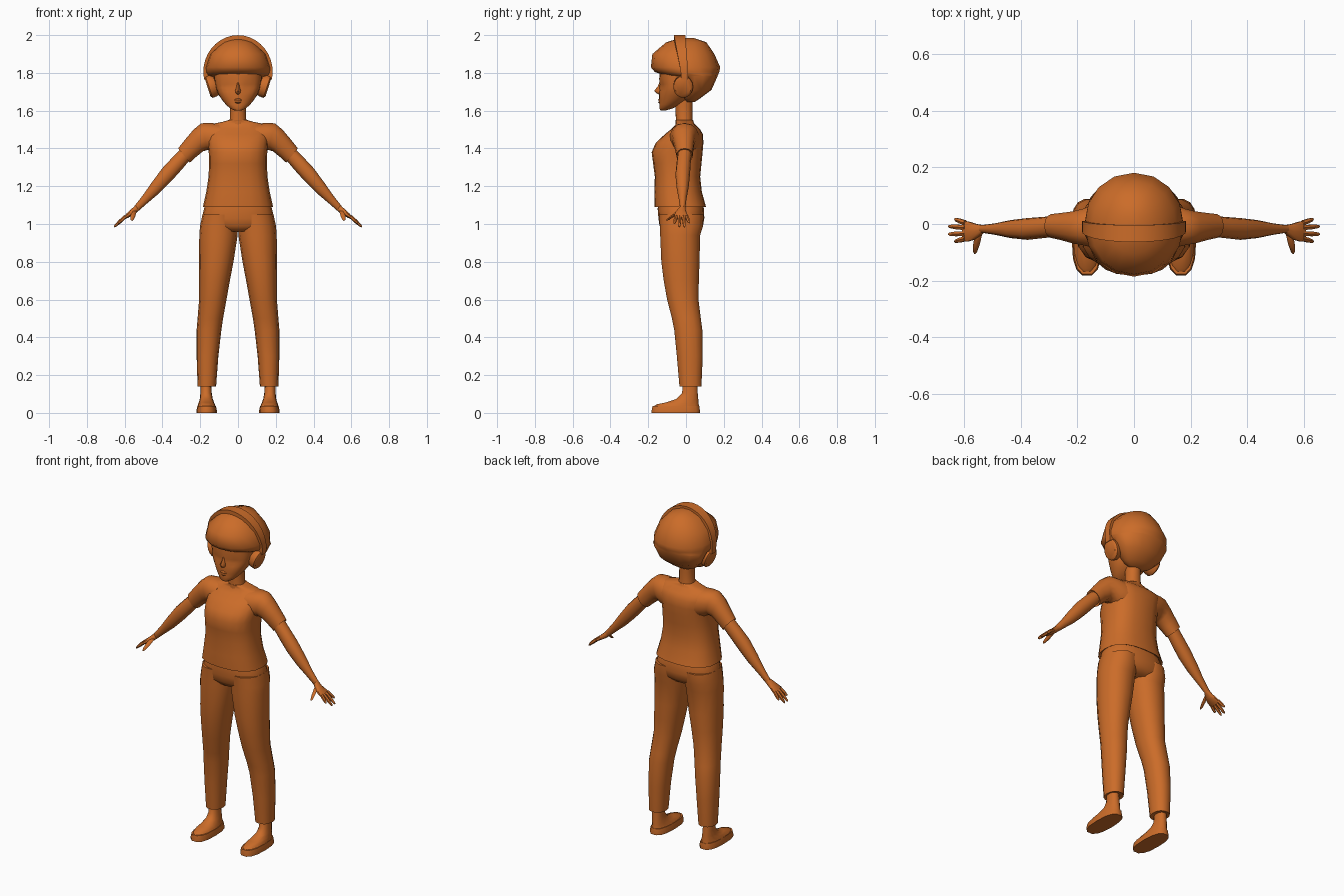
import bpy, bmesh, math

mat = bpy.data.materials.new("warm_orange")
mat.diffuse_color = (0.60, 0.15, 0.022, 1)


def power(v, e):
    return math.copysign(abs(v) ** (2 / e), v)


def loft(name, rings, n=14, e=2.2, phase=0.0, mirror=False, angle=55):
    """Skin ovals; each ring = (xa, za, xb, zb, y0, y1): its two ends in xz and its y extent."""
    bm = bmesh.new()
    loops = []
    for xa, za, xb, zb, y0, y1 in rings:
        loop = []
        for i in range(n):
            t = 2 * math.pi * i / n + phase
            u, v = power(math.cos(t), e) / 2, power(math.sin(t), e) / 2
            loop.append(bm.verts.new(((xa + xb) / 2 + u * (xb - xa),
                                      (y0 + y1) / 2 + v * (y1 - y0),
                                      (za + zb) / 2 + u * (zb - za))))
        loops.append(loop)
    for a, b in zip(loops, loops[1:]):
        for i in range(n):
            j = (i + 1) % n
            bm.faces.new((a[i], a[j], b[j], b[i]))
    bm.faces.new(loops[0])
    bm.faces.new(loops[-1])
    bmesh.ops.recalc_face_normals(bm, faces=bm.faces)
    me = bpy.data.meshes.new(name)
    bm.to_mesh(me)
    bm.free()
    me.materials.append(mat)
    ob = bpy.data.objects.new(name, me)
    bpy.context.collection.objects.link(ob)
    bpy.ops.object.select_all(action='DESELECT')
    ob.select_set(True)
    bpy.context.view_layer.objects.active = ob
    bpy.ops.object.shade_smooth_by_angle(angle=math.radians(angle))
    if mirror:
        ob.modifiers.new("mirror", 'MIRROR').use_mirror_merge = False
    return ob


def level(rows):
    """Centred horizontal rings from (z, half width, y0, y1)."""
    return [(-w, z, w, z, y0, y1) for z, w, y0, y1 in rows]


def side(rows):
    """Horizontal rings off centre from (z, x0, x1, y0, y1)."""
    return [(x0, z, x1, z, y0, y1) for z, x0, x1, y0, y1 in rows]


# Shirt body and sleeves
loft("shirt", level([
    (1.10, 0.172, -0.152, 0.092), (1.09, 0.186, -0.166, 0.106),
    (1.17, 0.168, -0.168, 0.084), (1.25, 0.156, -0.165, 0.075),
    (1.32, 0.153, -0.174, 0.082), (1.38, 0.155, -0.182, 0.088),
    (1.43, 0.160, -0.160, 0.092), (1.475, 0.165, -0.112, 0.090),
    (1.505, 0.162, -0.075, 0.072), (1.53, 0.135, -0.052, 0.045),
    (1.54, 0.085, -0.052, 0.040), (1.55, 0.050, -0.055, 0.038)]), n=20, e=2.5)
loft("sleeve", [
    (0.09, 1.53, 0.11, 1.37, -0.09, 0.075), (0.15, 1.535, 0.14, 1.38, -0.085, 0.068),
    (0.195, 1.533, 0.16, 1.392, -0.076, 0.055), (0.235, 1.50, 0.185, 1.385, -0.07, 0.046),
    (0.28, 1.447, 0.222, 1.355, -0.058, 0.040), (0.317, 1.40, 0.255, 1.325, -0.050, 0.036),
    (0.306, 1.396, 0.256, 1.335, -0.044, 0.030)], mirror=True)

# Trousers
loft("trouser_hips", level([
    (1.12, 0.165, -0.145, 0.085), (1.08, 0.180, -0.150, 0.095),
    (1.03, 0.192, -0.146, 0.097), (0.99, 0.190, -0.140, 0.090),
    (0.96, 0.120, -0.115, 0.060)]), n=20, e=2.4)
loft("trouser_leg", side([
    (1.05, 0.0, 0.188, -0.145, 0.095), (0.99, 0.0, 0.201, -0.141, 0.093),
    (0.94, 0.002, 0.205, -0.139, 0.077), (0.80, 0.024, 0.206, -0.133, 0.074),
    (0.70, 0.043, 0.206, -0.120, 0.070), (0.60, 0.061, 0.206, -0.102, 0.068),
    (0.50, 0.079, 0.214, -0.076, 0.080), (0.44, 0.088, 0.219, -0.064, 0.088),
    (0.30, 0.104, 0.219, -0.050, 0.090), (0.14, 0.116, 0.214, -0.036, 0.083),
    (0.145, 0.130, 0.202, -0.022, 0.068)]), mirror=True)

# Shoes with a low sole
loft("shoe_sole", side([
    (0.0, 0.112, 0.220, -0.184, 0.076), (0.014, 0.112, 0.220, -0.184, 0.076),
    (0.036, 0.117, 0.215, -0.180, 0.073)]), e=2.6, mirror=True)
loft("shoe_upper", side([
    (0.03, 0.117, 0.215, -0.178, 0.072), (0.045, 0.122, 0.212, -0.160, 0.070),
    (0.056, 0.127, 0.207, -0.105, 0.068), (0.075, 0.134, 0.202, -0.050, 0.066),
    (0.105, 0.139, 0.199, -0.022, 0.063), (0.16, 0.142, 0.198, -0.016, 0.060)]),
    mirror=True)

# Arms, hands, fingers and thumbs
loft("arm", [
    (0.295, 1.405, 0.25, 1.345, -0.044, 0.030), (0.345, 1.355, 0.298, 1.288, -0.050, 0.025),
    (0.400, 1.296, 0.352, 1.228, -0.056, 0.021), (0.455, 1.222, 0.415, 1.165, -0.050, 0.014),
    (0.505, 1.150, 0.480, 1.110, -0.038, 0.002), (0.548, 1.096, 0.528, 1.068, -0.031, -0.004)],
    n=12, mirror=True)
loft("palm", [
    (0.542, 1.100, 0.524, 1.072, -0.031, -0.004), (0.568, 1.076, 0.550, 1.050, -0.054, 0.001),
    (0.592, 1.054, 0.579, 1.034, -0.063, 0.010), (0.608, 1.036, 0.600, 1.024, -0.062, 0.013)],
    n=10, e=2.6, mirror=True)


def finger(name, p, q, r):
    """Tapered digit from p to q, cut square to its slope in xz."""
    dx, dz = q[0] - p[0], q[2] - p[2]
    length = math.hypot(dx, dz)
    nx, nz = -dz / length, dx / length
    rings = []
    for t, k in ((0, 1), (0.55, 0.95), (0.9, 0.65), (1, 0.25)):
        x, y, z = (a + (b - a) * t for a, b in zip(p, q))
        s = r * k
        rings.append((x + nx * s, z + nz * s, x - nx * s, z - nz * s, y - s, y + s))
    loft(name, rings, n=6, e=2, mirror=True)


for name, y, tip in (("index_finger", -0.052, (0.634, -0.062, 1.003)),
                     ("middle_finger", -0.034, (0.656, -0.036, 0.984)),
                     ("ring_finger", -0.013, (0.656, -0.008, 0.984)),
                     ("little_finger", 0.004, (0.634, 0.017, 1.005))):
    finger(name, (0.596, y, 1.040), tip, 0.010)
finger("thumb", (0.548, -0.030, 1.072), (0.563, -0.103, 1.018), 0.013)

# Neck and face
loft("neck", level([
    (1.52, 0.052, -0.055, 0.038), (1.56, 0.043, -0.054, 0.034),
    (1.62, 0.041, -0.056, 0.034), (1.70, 0.042, -0.058, 0.035)]), n=12)
face = loft("face", level([
    (1.602, 0.020, -0.136, -0.105), (1.612, 0.042, -0.141, -0.070),
    (1.632, 0.064, -0.140, -0.035), (1.655, 0.083, -0.142, 0.000),
    (1.68, 0.099, -0.142, 0.020), (1.70, 0.109, -0.143, 0.030),
    (1.72, 0.116, -0.142, 0.035), (1.74, 0.120, -0.140, 0.040),
    (1.77, 0.124, -0.142, 0.040), (1.83, 0.124, -0.135, 0.040)]), n=24, e=2.1)
for v in face.data.vertices:  # shallow eye sockets
    if v.co.y < -0.06:
        d = math.hypot(abs(v.co.x) - 0.055, v.co.z - 1.725)
        v.co.y += 0.012 * max(0, 1 - d / 0.045)
loft("nose", level([
    (1.755, 0.007, -0.139, -0.11), (1.73, 0.009, -0.149, -0.11),
    (1.705, 0.015, -0.168, -0.11), (1.695, 0.014, -0.160, -0.11),
    (1.685, 0.008, -0.142, -0.11)]), n=8, e=2)
loft("lips", level([
    (1.666, 0.010, -0.142, -0.12), (1.657, 0.024, -0.149, -0.12),
    (1.651, 0.026, -0.144, -0.12), (1.645, 0.020, -0.148, -0.12),
    (1.636, 0.010, -0.140, -0.12)]), n=10, e=2)

# Rounded hair with an overhanging fringe
loft("hair", level([
    (1.985, 0.025, -0.030, 0.040), (1.962, 0.088, -0.105, 0.108),
    (1.90, 0.150, -0.178, 0.150), (1.83, 0.174, -0.186, 0.181),
    (1.805, 0.174, -0.165, 0.176), (1.788, 0.170, -0.120, 0.169),
    (1.782, 0.166, -0.075, 0.167), (1.71, 0.132, -0.045, 0.135),
    (1.665, 0.085, -0.020, 0.075), (1.645, 0.045, 0.000, 0.045)]), n=16, e=2.1)

# Headphones: band arching over the hair, and round tilted cups
band = []
for i in range(21):
    t = math.radians(-12 + 204 * i / 20)
    c, s = math.cos(t), math.sin(t)
    up = max(0, s)
    band.append((0.160 * c, 1.805 + 0.172 * s, 0.184 * c, 1.805 + 0.195 * s,
                 -0.028 - 0.037 * up, 0.012 - 0.015 * up))
loft("headphone_band", band, n=4, e=20, phase=math.pi / 4, angle=40)
loft("headphone_cup", [
    (0.130, 1.780, 0.098, 1.690, -0.058, 0.028), (0.152, 1.788, 0.112, 1.676, -0.067, 0.037),
    (0.172, 1.782, 0.134, 1.668, -0.067, 0.037), (0.176, 1.770, 0.146, 1.676, -0.057, 0.027)],
    n=16, e=2, mirror=True, angle=40)
